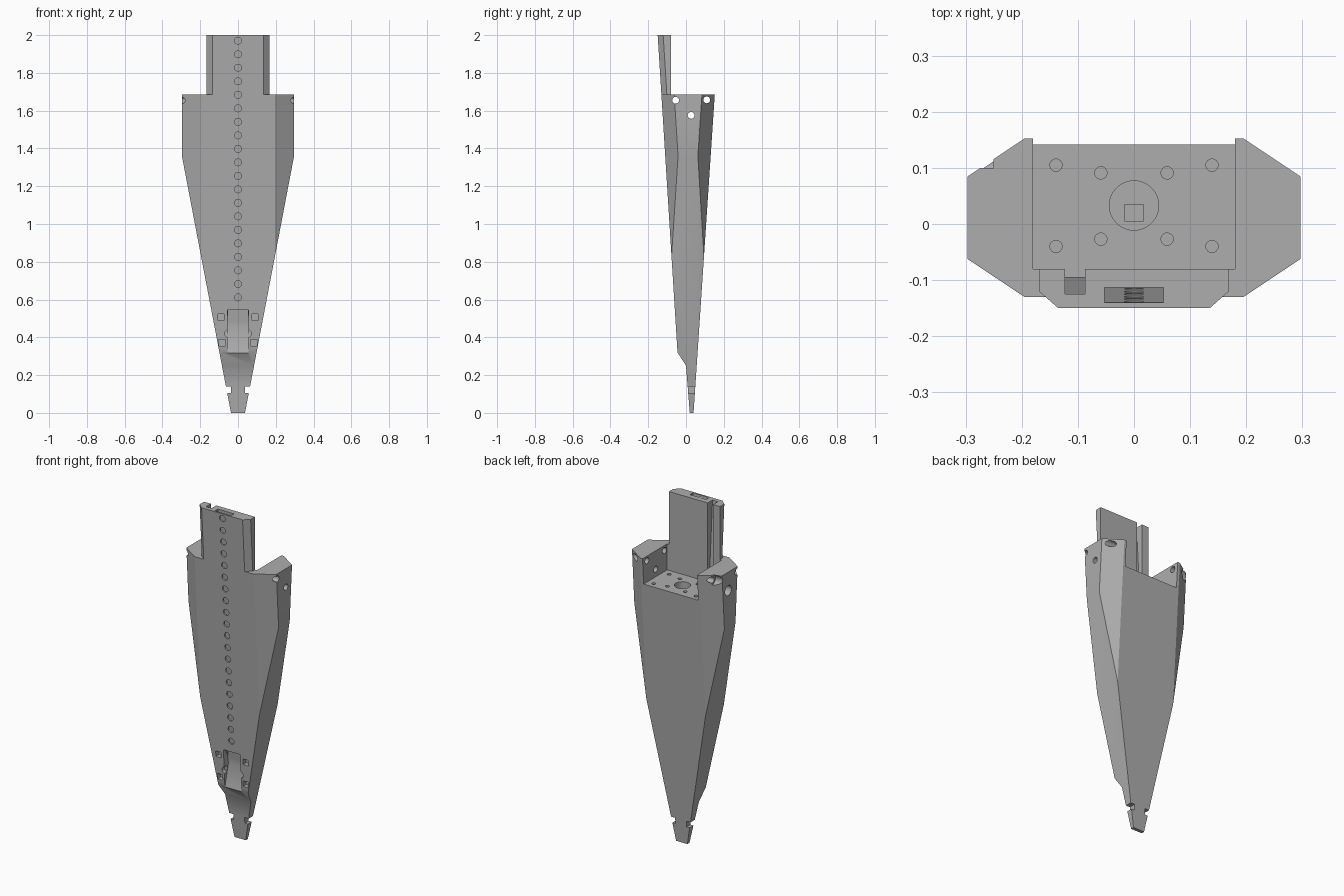
import bpy, bmesh, math
from mathutils import Matrix, Vector

old = bpy.data.objects.get("Cube")
if old:
    bpy.data.objects.remove(old, do_unlink=True)


def front(z):
    """Depth of the leaning front face at height z."""
    return -0.13 + (1.68 - z) * 0.0625


def back(z):
    """Depth of the leaning back face at height z."""
    return 0.04 + z * 0.0667


def loft(bm, ring_a, ring_b):
    """Closed solid between two matching rings of points."""
    a = [bm.verts.new(p) for p in ring_a]
    b = [bm.verts.new(p) for p in ring_b]
    n = len(a)
    faces = [bm.faces.new(a), bm.faces.new(b)]
    for i in range(n):
        j = (i + 1) % n
        faces.append(bm.faces.new((a[i], a[j], b[j], b[i])))
    bmesh.ops.recalc_face_normals(bm, faces=faces)


def box(bm, x0, x1, y0, y1, z0, z1):
    ring = [(x0, y0), (x1, y0), (x1, y1), (x0, y1)]
    loft(bm, [(x, y, z0) for x, y in ring], [(x, y, z1) for x, y in ring])


def leaning(bm, ring, z0, z1, face):
    """Prism that follows the slope of a face; ring holds x and depth offset."""
    loft(bm, [(x, face(z0) + d, z0) for x, d in ring],
         [(x, face(z1) + d, z1) for x, d in ring])


def bore(bm, centre, axis, radius, length, sides=24):
    turn = Vector((0, 0, 1)).rotation_difference(Vector(axis)).to_matrix().to_4x4()
    bmesh.ops.create_cone(bm, cap_ends=True, segments=sides, radius1=radius,
                          radius2=radius, depth=length,
                          matrix=Matrix.Translation(centre) @ turn)


def make(name, bm):
    mesh = bpy.data.meshes.new(name)
    bm.to_mesh(mesh)
    bm.free()
    obj = bpy.data.objects.new(name, mesh)
    bpy.context.collection.objects.link(obj)
    return obj


def combine(target, bm, operation="DIFFERENCE"):
    """Apply one boolean with a temporary cutter."""
    cutter = make("cutter", bm)
    cutter.hide_render = True
    mod = target.modifiers.new("cut", "BOOLEAN")
    mod.operation, mod.solver, mod.object = operation, "EXACT", cutter
    bpy.context.view_layer.objects.active = target
    bpy.ops.object.modifier_apply(modifier=mod.name)
    bpy.data.objects.remove(cutter, do_unlink=True)


# Tapered body: side profile crossed with the front outline
bm = bmesh.new()
profile = [(front(2), 2), (front(0.32), 0.32), (0.0, 0.25), (0.02, 0),
           (back(0), 0), (back(2), 2)]
loft(bm, [(-0.4, y, z) for y, z in profile], [(0.4, y, z) for y, z in profile])
body = make("tapered_body", bm)

half = [(0.037, 0), (0.057, 0.105), (0.037, 0.105), (0.037, 0.14), (0.064, 0.14),
        (0.297, 1.36), (0.297, 1.685), (0.168, 1.685), (0.168, 2.0)]
outline = half + [(-x, z) for x, z in reversed(half)]
bm = bmesh.new()
loft(bm, [(x, -0.5, z) for x, z in outline], [(x, 0.5, z) for x, z in outline])
combine(body, bm, "INTERSECT")

# Long corner chamfers, front and back, both sides
bm = bmesh.new()
for s in (-1, 1):
    for face, d in ((front, 1), (back, -1)):
        ring = [(s * 0.195, 0), (s * 0.405, d * 0.14), (s * 0.405, -d * 0.1),
                (s * 0.195, -d * 0.1)]
        leaning(bm, ring, 0.5, 1.75, face)
combine(body, bm)

# Chamfers of the upright plate
bm = bmesh.new()
for s in (-1, 1):
    ring = [(s * 0.135, 0), (s * 0.185, 0.044), (s * 0.185, -0.05), (s * 0.135, -0.05)]
    leaning(bm, ring, 1.685, 2.1, front)
combine(body, bm)

# Rear pocket behind the plate
bm = bmesh.new()
box(bm, -0.18, 0.18, -0.08, 0.4, 1.53, 2.1)
combine(body, bm)

# Cable groove in the back of the plate
bm = bmesh.new()
leaning(bm, [(-0.123, 0.025), (-0.087, 0.025), (-0.087, 0.1), (-0.123, 0.1)],
        1.53, 2.1, front)
combine(body, bm)

# Light strip channel inside the front face
bm = bmesh.new()
leaning(bm, [(-0.053, 0.01), (0.053, 0.01), (0.053, 0.037), (-0.053, 0.037)],
        0.48, 2.1, front)
combine(body, bm)

# Row of round light holes
bm = bmesh.new()
for i in range(20):
    z = 1.97 - i * 0.0715
    bore(bm, (0, front(z), z), (0, 1, 0), 0.0185, 0.04, 16)
combine(body, bm)

# Sloped recess at the foot of the light channel
bm = bmesh.new()
recess = [(-0.1, 0.312), (-0.045, 0.312), (front(0.45) + 0.042, 0.45),
          (front(0.5) + 0.035, 0.5), (front(0.53) + 0.024, 0.53),
          (front(0.545) + 0.012, 0.545), (-0.1, 0.545)]
loft(bm, [(-0.055, y, z) for y, z in recess], [(0.055, y, z) for y, z in recess])
combine(body, bm)

# Square sockets and round reliefs beside the recess
bm = bmesh.new()
for s in (-1, 1):
    for x, z in ((0.09, 0.507), (0.084, 0.372)):
        box(bm, s * x - 0.017, s * x + 0.017, -0.1, front(z) + 0.03, z - 0.017, z + 0.017)
    bore(bm, (s * 0.05, front(0.42), 0.42), (0, 1, 0), 0.02, 0.05)
combine(body, bm)

# Centre bore and mounting holes in the pocket floor
bm = bmesh.new()
bore(bm, (0, 0.033, 1.3), (0, 0, 1), 0.044, 0.5, 32)
for s in (-1, 1):
    for x, y in ((0.139, 0.105), (0.059, 0.091), (0.059, -0.027), (0.139, -0.04)):
        bore(bm, (s * x, y, 1.53), (0, 0, 1), 0.011, 0.16, 16)
combine(body, bm)

# Square shaft continuing below the centre bore
bm = bmesh.new()
box(bm, -0.017, 0.017, 0.005, 0.035, 0.5, 1.1)
combine(body, bm)

# Cross holes through both wings, with counterbores on the right wing
wing_holes = ((-0.055, 1.655), (0.11, 1.657), (0.027, 1.575))
bm = bmesh.new()
for y, z in wing_holes:
    bore(bm, (0, y, z), (1, 0, 0), 0.018, 0.8)
# Keep the plate whole: the cross holes only pierce the wings
bmesh.ops.delete(bm, geom=bm.verts[:], context="VERTS")
for s in (-1, 1):
    for y, z in wing_holes:
        bore(bm, (s * 0.29, y, z), (1, 0, 0), 0.018, 0.24)
combine(body, bm)
bm = bmesh.new()
for y, z in wing_holes[1:]:
    bore(bm, (-0.33, y, z), (1, 0, 0), 0.03, 0.16)
combine(body, bm)

# Single grey material
grey = bpy.data.materials.new("plain_grey")
grey.use_nodes = True
colour = (0.42, 0.42, 0.42, 1)
grey.diffuse_color = colour
grey.node_tree.nodes["Principled BSDF"].inputs["Base Color"].default_value = colour
body.data.materials.clear()
body.data.materials.append(grey)
for poly in body.data.polygons:
    poly.material_index = 0

bpy.ops.object.select_all(action="DESELECT")
body.select_set(True)
bpy.context.view_layer.objects.active = body
bpy.ops.object.shade_smooth_by_angle(angle=math.radians(30))
